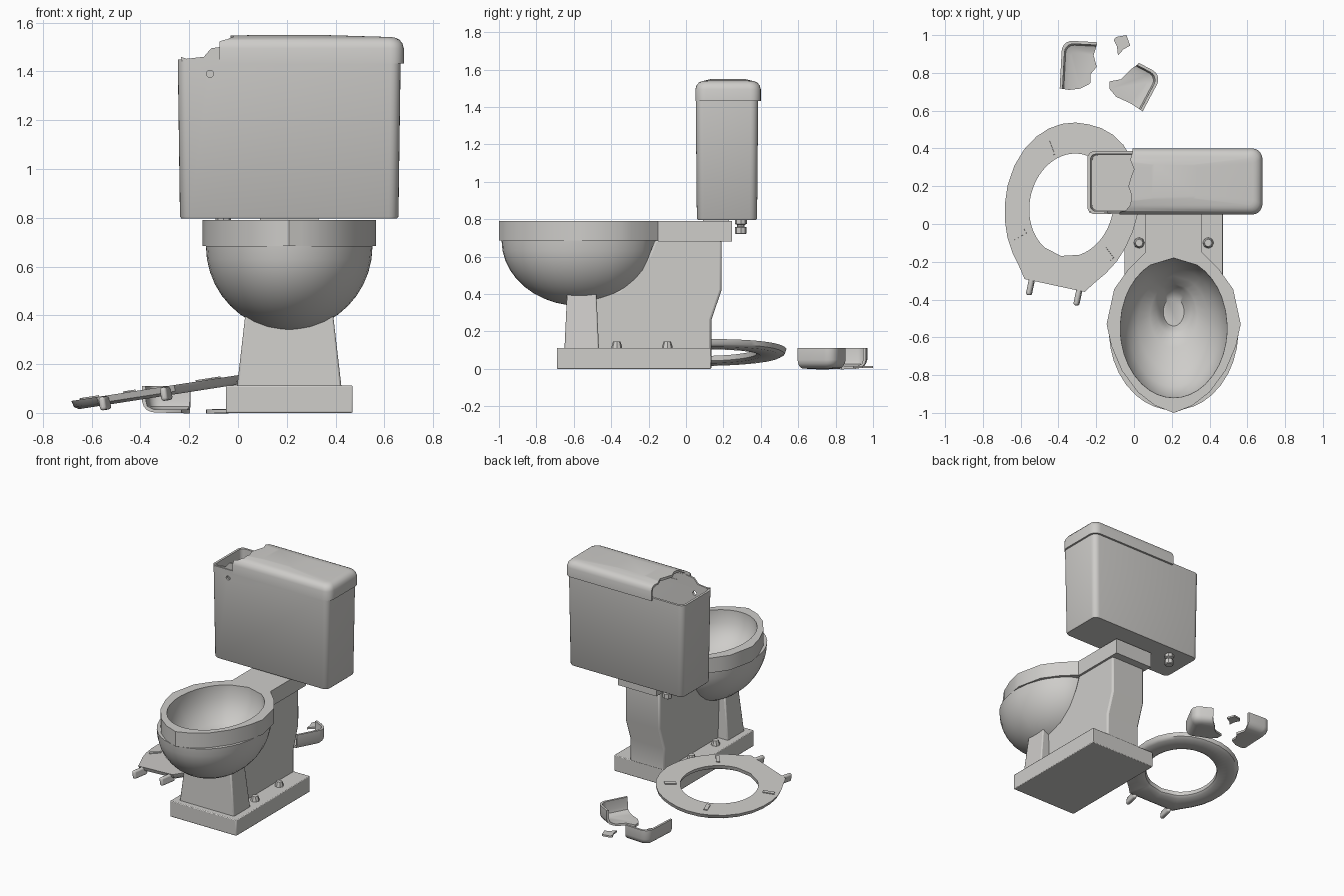
import bpy, bmesh, math
from mathutils import Matrix, Vector

if "Cube" in bpy.data.objects:
    bpy.data.objects.remove(bpy.data.objects["Cube"])

CX = 0.21                                   # centre line of the toilet
mat = bpy.data.materials.new("worn white ceramic")
mat.diffuse_color = (0.62, 0.61, 0.59, 1)
mat.use_nodes = True
mat.node_tree.nodes["Principled BSDF"].inputs["Base Color"].default_value = mat.diffuse_color


def finish(name, bm, matrix=None):
    bmesh.ops.recalc_face_normals(bm, faces=bm.faces)
    me = bpy.data.meshes.new(name)
    bm.to_mesh(me)
    bm.free()
    ob = bpy.data.objects.new(name, me)
    bpy.context.collection.objects.link(ob)
    me.materials.append(mat)
    if matrix:
        ob.matrix_world = matrix
    return ob


def loft(name, rings, closed=False, matrix=None):
    """Skin equal-length rings; cap both ends, or join last to first."""
    bm = bmesh.new()
    vs = [[bm.verts.new(p) for p in r] for r in rings]
    n = len(rings[0])
    pairs = list(zip(vs, vs[1:])) + ([(vs[-1], vs[0])] if closed else [])
    for a, b in pairs:
        for i in range(n):
            j = (i + 1) % n
            bm.faces.new((a[i], a[j], b[j], b[i]))
    if not closed:
        bm.faces.new(vs[0])
        bm.faces.new(vs[-1])
    return finish(name, bm, matrix)


def rect(x0, x1, y0, y1, z):
    return [(x0, y0, z), (x1, y0, z), (x1, y1, z), (x0, y1, z)]


def box(name, x0, x1, y0, y1, z0, z1, matrix=None):
    return loft(name, [rect(x0, x1, y0, y1, z0), rect(x0, x1, y0, y1, z1)], matrix=matrix)


def bevel(ob, width, segments=2):
    m = ob.modifiers.new("bevel", 'BEVEL')
    m.width, m.segments = width, segments


def rrect(hx, hy, r, z, cx=CX, cy=0.225):
    pts = []
    for k, (sx, sy) in enumerate(((1, 1), (-1, 1), (-1, -1), (1, -1))):
        for s in range(6):
            a = math.radians(90 * k + 18 * s)
            pts.append((cx + sx * (hx - r) + r * math.cos(a), cy + sy * (hy - r) + r * math.sin(a), z))
    return pts


def lathe(name, x, y, profile, n=12):
    return loft(name, [[(x + r * math.cos(i * math.tau / n), y + r * math.sin(i * math.tau / n), z)
                        for i in range(n)] for r, z in profile])


def prism_z(name, pts, z0, z1):
    return loft(name, [[(x, y, z) for x, y in pts] for z in (z0, z1)])


def boolean(ob, cutter, op):
    m = ob.modifiers.new("cut", 'BOOLEAN')
    m.operation, m.object, m.solver = op, cutter, 'EXACT'
    bpy.context.view_layer.objects.active = ob
    bpy.ops.object.modifier_apply(modifier=m.name)
    bpy.data.objects.remove(cutter)


def outline(half):
    """Mirror a half outline (first point on the axis), add edge midpoints."""
    loop = half + [(-x, y) for x, y in reversed(half[1:])]
    out = []
    for a, b in zip(loop, loop[1:] + loop[:1]):
        out += [a, ((a[0] + b[0]) / 2, (a[1] + b[1]) / 2)]
    return out


def ellipse_like(loop, cy, rx, ry, ref):
    """Ellipse sampled at the angles of the loop points."""
    res = []
    for x, y in loop:
        a = math.atan2((y - ref[0]) / ref[2], x / ref[1])
        res.append((rx * math.cos(a), cy + ry * math.sin(a)))
    return res


# Plinth, front column and rear body of the pedestal
bevel(box("plinth", -0.05, 0.47, -0.69, 0.135, 0, 0.112), 0.005)
col = loft("front_column", [rect(CX - 0.215, CX + 0.215, -0.65, -0.465, 0.10),
                            rect(CX - 0.178, CX + 0.178, -0.635, -0.48, 0.42)])
bevel(col, 0.008)
side = [(-0.5, 0.1), (0.135, 0.1), (0.135, 0.26), (0.19, 0.42), (0.19, 0.69), (-0.165, 0.69),
        (-0.2, 0.6), (-0.265, 0.5), (-0.36, 0.42), (-0.5, 0.4)]
bevel(loft("rear_body", [[(x, y, z) for y, z in side] for x in (CX - 0.135, CX + 0.135)]), 0.012)

# Floor bolts and small bolts under the neck
for sx in (-1, 1):
    for y in (-0.37, -0.1):
        lathe("floor_bolt", CX + sx * 0.183, y, [(0.03, 0.105), (0.028, 0.12), (0.02, 0.145)], 8)
    lathe("neck_bolt", CX + sx * 0.115, 0.15, [(0.015, 0.665), (0.015, 0.69)], 8)

# Bowl: outside, rim and hollow inside in one skin
rim = outline([(0, -1.0), (0.10, -0.96), (0.19, -0.89), (0.275, -0.775), (0.33, -0.645), (0.355, -0.53),
               (0.315, -0.345), (0.24, -0.24), (0.15, -0.15)])
ref = (-0.55, 0.283, 0.37)
rings = []
for k in range(1, 11):
    t = math.radians(9 * k)
    s = math.sin(t)
    rings.append([(CX + x, y, 0.685 - 0.348 * math.cos(t))
                  for x, y in ellipse_like(rim, -0.568, 0.342 * s, 0.418 * s, ref)])
for z in (0.685, 0.79):
    rings.append([(CX + x, y, z) for x, y in rim])
for z, cy, rx, ry in ((0.79, -0.55, 0.283, 0.37), (0.70, -0.55, 0.28, 0.366),
                      (0.62, -0.545, 0.24, 0.315), (0.56, -0.525, 0.19, 0.25), (0.525, -0.485, 0.125, 0.17),
                      (0.50, -0.455, 0.092, 0.13), (0.46, -0.455, 0.07, 0.10), (0.435, -0.465, 0.055, 0.075)):
    rings.append([(CX + x, y, z) for x, y in ellipse_like(rim, cy, rx, ry, ref)])
loft("bowl", rings)
box("neck", CX - 0.15, CX + 0.15, -0.15, 0.247, 0.68, 0.79)
box("tank_gasket", CX - 0.12, CX + 0.12, 0.09, 0.23, 0.78, 0.81)

# Tank: open thin shell with a handle hole
ty = 0.219
tank = loft("tank", [rrect(0.442, 0.156, 0.035, 0.797, cy=ty), rrect(0.448, 0.161, 0.04, 0.805, cy=ty),
                     rrect(0.457, 0.167, 0.04, 1.45, cy=ty), rrect(0.441, 0.151, 0.03, 1.45, cy=ty),
                     rrect(0.432, 0.145, 0.03, 0.825, cy=ty)])
hole = [[(-0.115 + 0.015 * math.cos(i * math.tau / 12), y, 1.39 + 0.015 * math.sin(i * math.tau / 12))
         for i in range(12)] for y in (0.0, 0.14)]
boolean(tank, loft("hole_cutter", hole), 'DIFFERENCE')
chip = [(-0.225, 1.43), (-0.235, 1.46), (-0.21, 1.452), (-0.14, 1.46), (-0.11, 1.495), (-0.04, 1.505),
        (0.02, 1.50), (0.02, 1.43)]
loft("broken_front_edge", [[(x, y, z) for x, z in chip] for y in (0.058, 0.07)])
lathe("water_inlet", -0.06, 0.293, [(0.032, 0.81), (0.032, 0.775), (0.02, 0.77), (0.02, 0.76), (0.031, 0.757),
                                   (0.031, 0.725), (0.025, 0.72)], 8)


# Lid: a rounded shell, broken into one large part and two corner pieces
def lid_part(name, pts):
    prof = [(0.05, 1.529), (0.022, 1.516), (0.016, 1.495), (0.015, 1.432), (0.0, 1.432), (0.0, 1.495),
            (0.006, 1.515), (0.018, 1.53), (0.035, 1.538), (0.05, 1.541)]
    r = [rrect(0.47 - d, 0.175 - d, 0.055 - 0.5 * d, z) for d, z in prof]
    r.append(rrect(0.12, 0.09, 0.02, 1.55))
    ob = loft(name, r)
    boolean(ob, prism_z("cutter", pts, 1.3, 1.7), 'INTERSECT')
    return ob


lid_part("tank_lid", [(-0.085, 0.0), (-0.075, 0.063), (-0.045, 0.07), (-0.02, 0.1), (-0.012, 0.15), (-0.03, 0.2),
                      (-0.015, 0.25), (0.0, 0.29), (-0.02, 0.34), (-0.008, 0.38), (-0.01, 0.5),
                      (0.8, 0.5), (0.8, 0.0)])


def place(ob, anchor, target, axis, turn):
    ob.matrix_world = (Matrix.Translation(target) @ Matrix.Rotation(math.radians(turn), 4, 'Z')
                       @ Matrix.Rotation(math.pi, 4, axis) @ Matrix.Translation(-Vector(anchor)))


a = lid_part("lid_piece_large", [(-0.3, 0), (-0.09, 0), (-0.075, 0.06), (-0.09, 0.12), (-0.07, 0.18), (-0.1, 0.22),
                                 (-0.1, 0.27), (-0.15, 0.3), (-0.21, 0.31), (-0.3, 0.3)])
place(a, (-0.26, 0.05, 1.543), (-0.38, 0.972, 0), 'X', -3)
b = lid_part("lid_piece_corner", [(-0.3, 0.45), (-0.12, 0.45), (-0.12, 0.39), (-0.1, 0.35), (-0.08, 0.28),
                                  (-0.03, 0.24), (-0.05, 0.205), (-0.1, 0.185), (-0.18, 0.19), (-0.3, 0.18)])
place(b, (-0.26, 0.40, 1.543), (0.148, 0.788, 0), 'Y', -28)
prism_z("lid_shard", [(-0.107, 0.975), (-0.095, 0.99), (-0.04, 1.0), (-0.02, 0.945), (-0.055, 0.925),
                      (-0.085, 0.893), (-0.09, 0.94)], 0.004, 0.016)

# Seat lying upside down, leaning on the plinth
M = (Matrix.Translation((-0.325, 0.10, 0.066)) @ Matrix.Rotation(math.radians(-8.8), 4, 'Y')
     @ Matrix.Rotation(math.radians(-12), 4, 'Z'))
so = outline([(0, 0.437), (0.07, 0.432), (0.14, 0.41), (0.205, 0.37), (0.26, 0.315), (0.31, 0.235), (0.343, 0.14),
              (0.357, 0.03), (0.35, -0.07), (0.33, -0.16), (0.30, -0.24), (0.255, -0.315), (0.2, -0.385),
              (0.165, -0.435)])
si = ellipse_like(so, 0, 0.224, 0.275, (0, 0.224, 0.275))
seat_rings = [[(x * s, y * s, z) for x, y in lp]
              for lp, s, z in ((so, 0.93, 0), (so, 0.98, 0.012), (so, 1, 0.038), (si, 1, 0.038),
                               (si, 1.02, 0.012), (si, 1.09, 0))]
loft("seat", seat_rings, closed=True, matrix=M)
for sx in (-1, 1):
    h = box("seat_hinge", sx * 0.13 - 0.014, sx * 0.13 + 0.014, -0.515, -0.40, -0.02, 0.036, M)
    bevel(h, 0.012, 3)
    for ang in (57, -41):
        t = math.radians(ang if sx > 0 else 180 - ang)
        box("seat_bumper", 0.283, 0.36, -0.013, 0.013, 0.03, 0.044, M @ Matrix.Rotation(t, 4, 'Z'))

# Smooth shading with sharp edges kept
bpy.ops.object.select_all(action='SELECT')
bpy.context.view_layer.objects.active = bpy.data.objects["bowl"]
bpy.ops.object.shade_smooth_by_angle(angle=math.radians(42))
